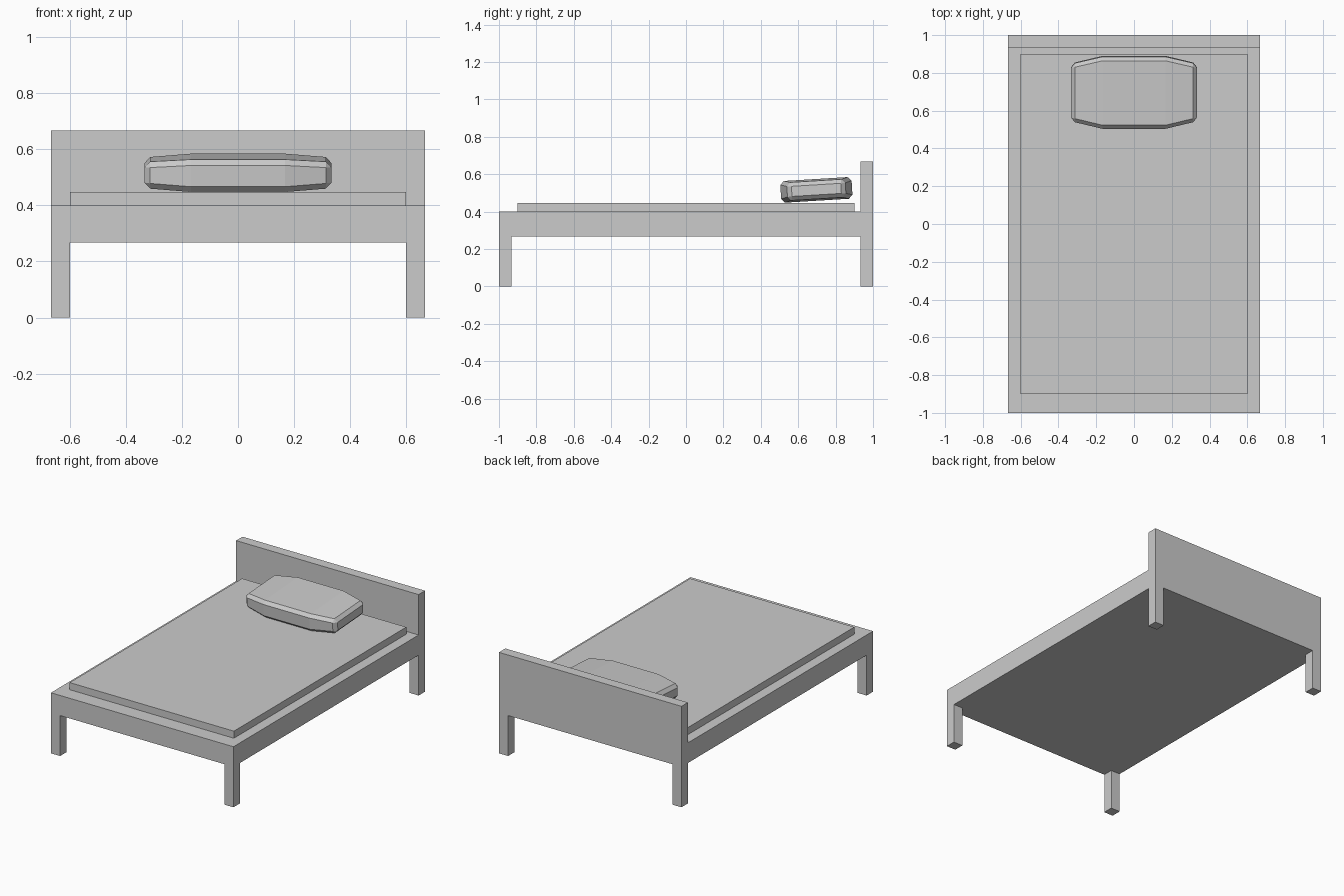
import bpy, bmesh, math
from mathutils import Vector

if "Cube" in bpy.data.objects:
    bpy.data.objects.remove(bpy.data.objects["Cube"])


def finish(bm, name):
    bmesh.ops.recalc_face_normals(bm, faces=bm.faces)
    mesh = bpy.data.meshes.new(name)
    bm.to_mesh(mesh)
    bm.free()
    obj = bpy.data.objects.new(name, mesh)
    bpy.context.collection.objects.link(obj)
    return obj


def extrude(bm, faces, dz):
    geom = bmesh.ops.extrude_face_region(bm, geom=faces)["geom"]
    bmesh.ops.delete(bm, geom=faces, context='FACES_ONLY')
    verts = [g for g in geom if isinstance(g, bmesh.types.BMVert)]
    bmesh.ops.translate(bm, verts=verts, vec=(0, 0, dz))


W, T = 0.667, 0.067          # half width, timber thickness
BASE, DECK, HEAD = 0.267, 0.40, 0.667

# Bed frame: one slab cut into bands, corners pulled down as legs, back row up as headboard
bm = bmesh.new()
bmesh.ops.create_cube(bm, size=1)
for v in bm.verts:
    v.co = Vector((v.co.x * 2 * W, v.co.y * 2, BASE if v.co.z < 0 else DECK))
for co, no in (((W - T, 0, 0), (1, 0, 0)), ((T - W, 0, 0), (1, 0, 0)),
               ((0, 1 - T, 0), (0, 1, 0)), ((0, T - 1, 0), (0, 1, 0))):
    bmesh.ops.bisect_plane(bm, geom=bm.verts[:] + bm.edges[:] + bm.faces[:],
                           plane_co=co, plane_no=no)
bm.normal_update()
legs, back = [], []
for f in bm.faces:
    c = f.calc_center_median()
    if f.normal.z < -0.9 and abs(c.x) > W - T and abs(c.y) > 1 - T:
        legs.append(f)
    if f.normal.z > 0.9 and c.y > 1 - T:
        back.append(f)
extrude(bm, legs, -BASE)
extrude(bm, back, HEAD - DECK)
finish(bm, "bed_frame")

# Mattress resting on the frame
bm = bmesh.new()
bmesh.ops.create_cube(bm, size=1)
for v in bm.verts:
    v.co = Vector((v.co.x * 1.2, v.co.y * 1.8, DECK if v.co.z < 0 else 0.447))
finish(bm, "mattress")

# Pillow: sections along x, tapered at both ends, with chamfered rim
bm = bmesh.new()
rings = []
for x, hy, hz in ((-0.333, 0.152, 0.047), (-0.167, 0.191, 0.058),
                  (0.167, 0.191, 0.058), (0.333, 0.152, 0.047)):
    rings.append([bm.verts.new((x, sy * hy, sz * hz))
                  for sy, sz in ((-1, -1), (1, -1), (1, 1), (-1, 1))])
for a, b in zip(rings, rings[1:]):
    for i in range(4):
        j = (i + 1) % 4
        bm.faces.new((a[i], a[j], b[j], b[i]))
bm.faces.new(rings[0])
bm.faces.new(rings[-1])
pillow = finish(bm, "pillow")
pillow.location = (0, 0.697, 0.516)
pillow.rotation_euler.x = math.radians(3.5)
bevel = pillow.modifiers.new("chamfer", 'BEVEL')
bevel.width = 0.02
bevel.segments = 1
bevel.limit_method = 'ANGLE'
bevel.angle_limit = math.radians(40)
